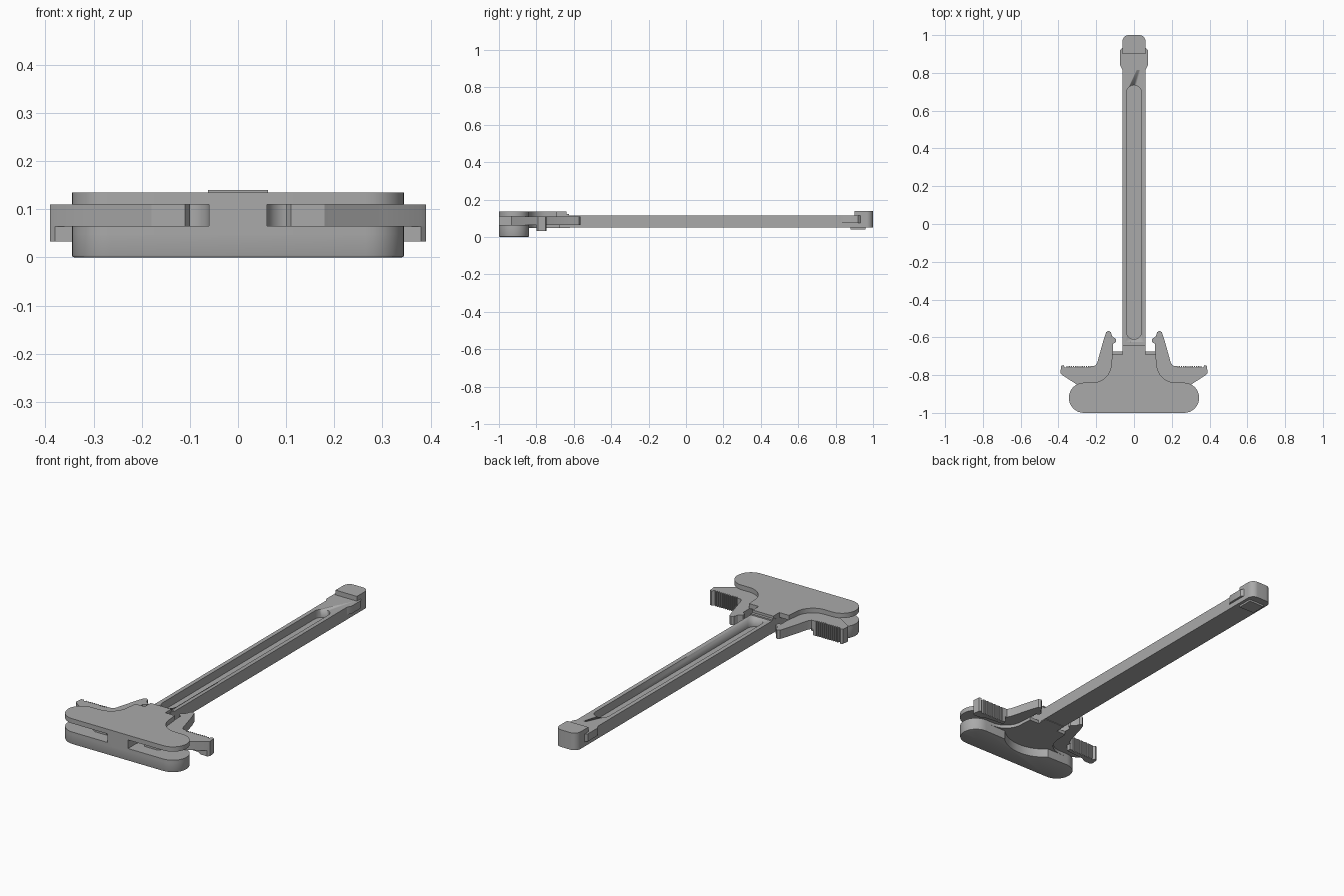
import bpy, bmesh
from math import sin, cos, radians

cube = bpy.data.objects.get("Cube")
if cube:
    bpy.data.objects.remove(cube, do_unlink=True)

metal = bpy.data.materials.new("grey_metal")
metal.use_nodes = True
grey = (0.4, 0.4, 0.4, 1)
metal.diffuse_color = grey
metal.node_tree.nodes["Principled BSDF"].inputs["Base Color"].default_value = grey


def arc(cx, cy, r, a0, a1, n=10):
    angles = [radians(a0 + (a1 - a0) * i / n) for i in range(n + 1)]
    return [(cx + r * cos(a), cy + r * sin(a)) for a in angles]


def flip(points):
    return [(-x, y) for x, y in reversed(points)]


def prism(name, outline, z0, z1, bevel=0):
    """Extrude a flat outline from z0 to z1."""
    bm = bmesh.new()
    base = bm.faces.new([bm.verts.new((x, y, z0)) for x, y in outline])
    top = bmesh.ops.extrude_face_region(bm, geom=[base])["geom"]
    verts = [v for v in top if isinstance(v, bmesh.types.BMVert)]
    bmesh.ops.translate(bm, verts=verts, vec=(0, 0, z1 - z0))
    bmesh.ops.recalc_face_normals(bm, faces=bm.faces)
    if bevel:
        rim = [e for e in bm.edges if all(abs(v.co.z - z0) < 1e-5 for v in e.verts)]
        bmesh.ops.bevel(bm, geom=rim, offset=bevel, segments=2, affect='EDGES', profile=0.5)
    mesh = bpy.data.meshes.new(name)
    bm.to_mesh(mesh)
    bm.free()
    mesh.materials.append(metal)
    obj = bpy.data.objects.new(name, mesh)
    bpy.context.collection.objects.link(obj)
    bpy.ops.object.select_all(action='DESELECT')
    obj.select_set(True)
    bpy.context.view_layer.objects.active = obj
    bpy.ops.object.shade_smooth_by_angle(angle=radians(30))
    return obj


def box(name, x0, x1, y0, y1, z0, z1):
    return prism(name, [(x0, y0), (x1, y0), (x1, y1), (x0, y1)], z0, z1)


def symmetric(half):
    return half + flip(half)


# Head: rounded bar below, flared plates above and below the lever slot
end = arc(0.265, -0.92, 0.08, -90, 90, 16)
flare = arc(0.22, -0.74, 0.10, 270, 180)
head_half = end + flare + [(0.115, -0.69), (0.06, -0.69), (0.06, -0.64)]
shelf_half = end + flare + [(0.115, -0.675), (0.06, -0.675), (0.06, -0.62)]
bar_half = end + arc(0, -0.70, 0.20, -45, -90)[:-1]
prism("head_top_plate", symmetric(head_half), 0.11, 0.135)
prism("head_lower_plate", symmetric(shelf_half), 0.047, 0.065)
prism("head_bottom_bar", symmetric(bar_half) + [], 0, 0.05, 0.005)
box("head_center_post", -0.06, 0.06, -1, -0.64, 0.05, 0.12)

# Long handle with a blind rounded groove
shaft = box("handle_shaft", -0.062, 0.062, -0.66, 0.92, 0.05, 0.115)
groove = prism("groove_cutter", arc(0, 0.695, 0.04, 0, 180) + arc(0, -0.57, 0.04, 180, 360), 0.072, 0.2)
groove.hide_render = True
cut = shaft.modifiers.new("groove", 'BOOLEAN')
cut.operation = 'DIFFERENCE'
cut.solver = 'EXACT'
cut.object = groove
bpy.context.view_layer.objects.active = shaft
bpy.ops.object.modifier_apply(modifier=cut.name)
bpy.data.objects.remove(groove, do_unlink=True)
box("shaft_root_step", -0.062, 0.062, -0.65, -0.625, 0.1, 0.122)

# Hooked tip with side lugs and a small foot
prism("tip_block", symmetric([(0.062, 0.9)] + arc(0.027, 0.965, 0.035, 0, 90)), 0.05, 0.14)
prism("tip_lugs", symmetric([(0.06, 0.815), (0.073, 0.84), (0.073, 0.92), (0.06, 0.935)]), 0.075, 0.115)
box("tip_foot", -0.045, 0.045, 0.88, 0.96, 0.04, 0.052)

# Pair of latch levers with ribbed finger grips
ribs = []
for i in range(12):
    x = 0.225 + i * 0.0115
    ribs += [(x, -0.752), (x + 0.006, -0.752), (x + 0.008, -0.761), (x + 0.0105, -0.761)]
grip_tip = [(0.375, -0.747), (0.386, -0.752), (0.39, -0.79), (0.38, -0.80)]
hook = [(0.10, -0.92), (0.10, -0.72), (0.112, -0.69), (0.112, -0.635), (0.095, -0.625), (0.095, -0.61),
        (0.115, -0.595), (0.123, -0.573), (0.135, -0.565), (0.147, -0.573), (0.16, -0.61),
        (0.195, -0.735), (0.205, -0.75)]
lever = hook + ribs + grip_tip + [(0.31, -0.845), (0.18, -0.935), (0.11, -0.935)]
grip = [(0.21, -0.775), (0.212, -0.752)] + ribs + grip_tip + [(0.345, -0.80), (0.32, -0.785)]
pocket = [(0.055, -0.88), (0.105, -0.88)] + arc(0.105, -0.94, 0.045, 90, 180, 8)
for side, sign in (("left", 1), ("right", -1)):
    for part, outline, z0, z1 in (("lever", lever, 0.064, 0.1105), ("grip", grip, 0.033, 0.1105),
                                  ("pivot_wall", pocket, 0.06, 0.115)):
        prism(f"{side}_{part}", outline if sign > 0 else flip(outline), z0, z1)
